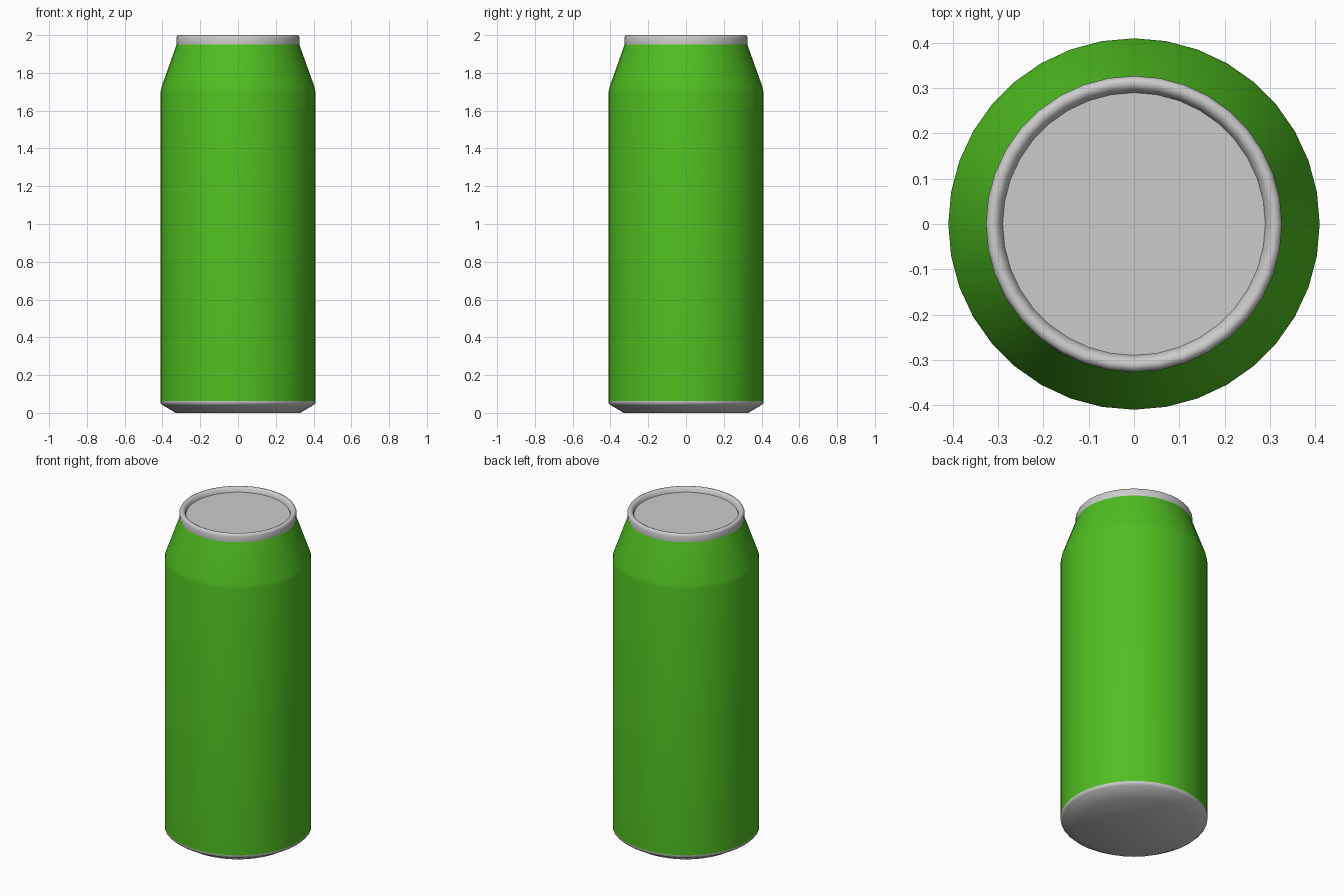
import bpy, bmesh, math

if "Cube" in bpy.data.objects:
    bpy.data.objects.remove(bpy.data.objects["Cube"])

SIDES = 36


def lathe(name, profile, color=None, cap_start=False, cap_end=False, angle=40):
    """Revolve (radius, z) points around z, optionally closing the ends."""
    bm = bmesh.new()
    rings = []
    for r, z in profile:
        rings.append([bm.verts.new((r * math.cos(2 * math.pi * i / SIDES),
                                    r * math.sin(2 * math.pi * i / SIDES), z))
                      for i in range(SIDES)])
    for a, b in zip(rings, rings[1:]):
        for i in range(SIDES):
            j = (i + 1) % SIDES
            bm.faces.new((a[i], a[j], b[j], b[i]))
    if cap_start:
        bm.faces.new(rings[0][::-1])
    if cap_end:
        bm.faces.new(rings[-1])
    mesh = bpy.data.meshes.new(name)
    bm.to_mesh(mesh)
    bm.free()
    ob = bpy.data.objects.new(name, mesh)
    bpy.context.collection.objects.link(ob)
    if color:
        mat = bpy.data.materials.new(name + "_paint")
        mat.diffuse_color = color
        mat.use_nodes = True
        mat.node_tree.nodes["Principled BSDF"].inputs["Base Color"].default_value = mat.diffuse_color
        mesh.materials.append(mat)
    bpy.ops.object.select_all(action='DESELECT')
    ob.select_set(True)
    bpy.context.view_layer.objects.active = ob
    bpy.ops.object.shade_smooth_by_angle(angle=math.radians(angle))
    return ob


# bare metal base with chamfered foot
lathe("can_base", [(0.33, 0), (0.40, 0.042), (0.41, 0.052), (0.41, 0.062)],
      cap_start=True, angle=50)

# painted body with sloping shoulder
lathe("can_body", [(0.41, 0.062), (0.41, 1.70), (0.405, 1.725), (0.325, 1.95)],
      color=(0.08, 0.52, 0.015, 1))

# rolled rim and recessed lid
lathe("can_lid", [(0.325, 1.95), (0.327, 1.985), (0.322, 1.996), (0.312, 2.0),
                  (0.302, 1.996), (0.295, 1.988), (0.29, 1.972)],
      cap_end=True, angle=60)
